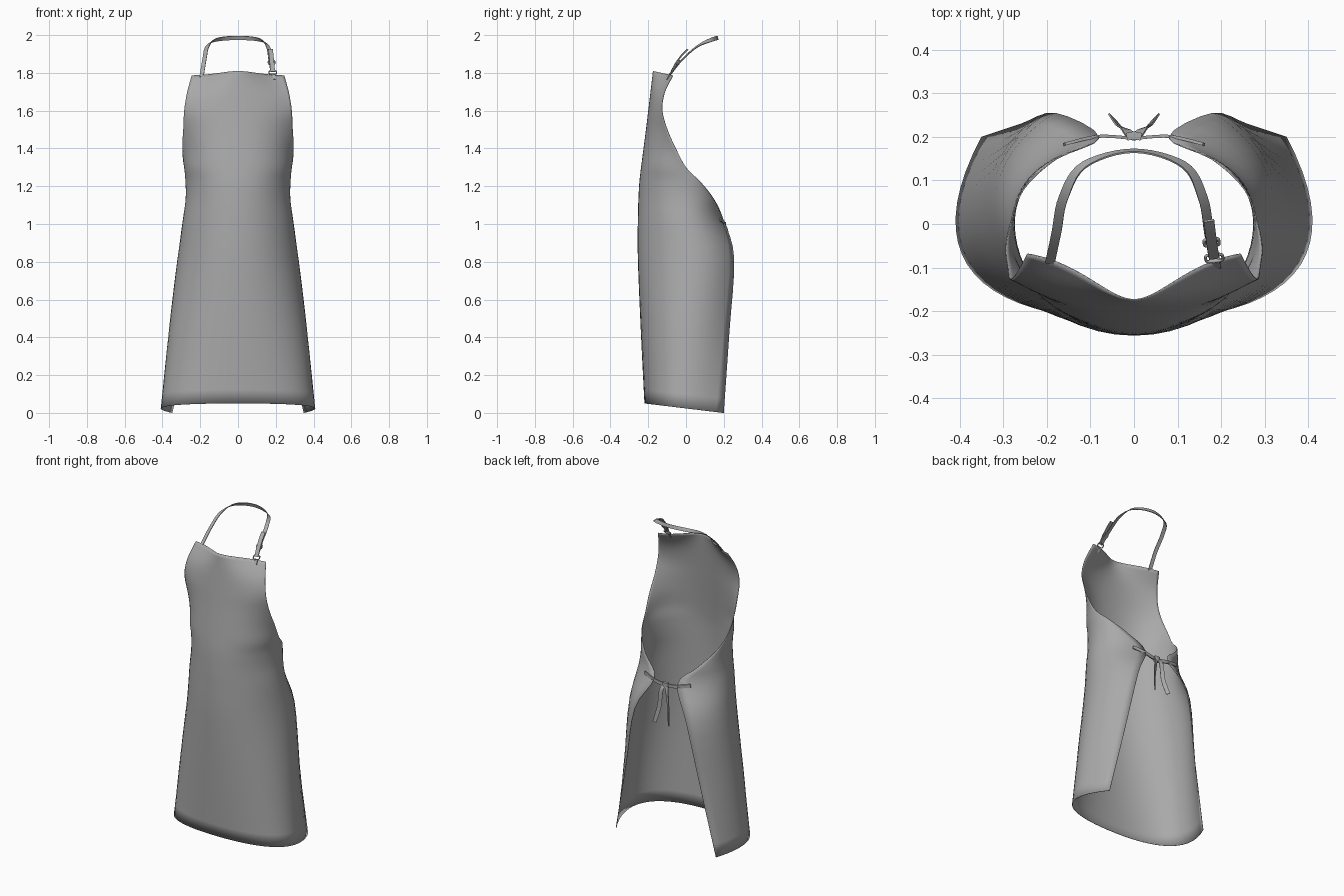
import bpy
import math
from mathutils import Vector

cube = bpy.data.objects.get("Cube")
if cube:
    bpy.data.objects.remove(cube, do_unlink=True)

grey = bpy.data.materials.new("grey_cloth")
grey.use_nodes = True
grey.diffuse_color = (0.4, 0.4, 0.4, 1)
grey.node_tree.nodes["Principled BSDF"].inputs["Base Color"].default_value = (0.4, 0.4, 0.4, 1)


def add_mesh(name, verts, faces):
    mesh = bpy.data.meshes.new(name)
    mesh.from_pydata(verts, [], faces)
    mesh.materials.append(grey)
    obj = bpy.data.objects.new(name, mesh)
    bpy.context.collection.objects.link(obj)
    return obj


def shade(obj):
    bpy.ops.object.select_all(action="DESELECT")
    obj.select_set(True)
    bpy.context.view_layer.objects.active = obj
    bpy.ops.object.shade_smooth_by_angle(angle=math.radians(40))


def spline(points, steps):
    """Smooth path through tuples of any length."""
    result = []
    last = len(points) - 1
    for i in range(last):
        near = [points[max(i - 1, 0)], points[i], points[i + 1], points[min(i + 2, last)]]
        for s in range(steps):
            t = s / steps
            result.append(tuple(
                b + t / 2 * (c - a + t * (2 * a - 5 * b + 4 * c - d + t * (3 * (b - c) + d - a)))
                for a, b, c, d in zip(*near)))
    result.append(tuple(points[last]))
    return result


def ribbon(name, points, sides, width, thick=0.004, steps=6):
    """Flat band along a path; sides gives the direction of its width."""
    path = [Vector(p) for p in spline(points, steps)]
    across = [Vector(s).normalized() for s in spline(sides, steps)]
    verts, faces = [], []
    for i, p in enumerate(path):
        along = path[min(i + 1, len(path) - 1)] - path[max(i - 1, 0)]
        normal = along.cross(across[i]).normalized()
        wide = normal.cross(along).normalized() * width / 2
        deep = normal * thick / 2
        verts += [p - wide - deep, p + wide - deep, p + wide + deep, p - wide + deep]
    for i in range(len(path) - 1):
        for k in range(4):
            a, b = 4 * i + k, 4 * i + (k + 1) % 4
            faces.append((a, b, b + 4, a + 4))
    end = len(verts)
    faces += [(3, 2, 1, 0), (end - 4, end - 3, end - 2, end - 1)]
    obj = add_mesh(name, verts, faces)
    shade(obj)
    return obj


def ring(name, centre, along, across, length, width, radius):
    """Rounded rectangular wire loop."""
    curve = bpy.data.curves.new(name, "CURVE")
    curve.dimensions = "3D"
    curve.bevel_depth = radius
    curve.bevel_resolution = 2
    loop = curve.splines.new("POLY")
    loop.points.add(15)
    loop.use_cyclic_u = True
    for i, point in enumerate(loop.points):
        a = math.tau * i / 16
        c, s = math.cos(a), math.sin(a)
        u = math.copysign(abs(c) ** 0.5, c) * length / 2
        v = math.copysign(abs(s) ** 0.5, s) * width / 2
        point.co = (*(centre + along * u + across * v), 1)
    curve.materials.append(grey)
    obj = bpy.data.objects.new(name, curve)
    bpy.context.collection.objects.link(obj)


# Apron body: half sections from hem to bib, mirrored.
# front height, edge height, front y, front pull x, side pull x y, edge x y
sections = [
    (.05, 0, -.22, .36, .5, -.08, .35, .2),
    (.45, .43, -.24, .34, .48, .02, .26, .23),
    (.82, .82, -.255, .3, .448, .1, .18, .255),
    (1.02, 1.02, -.255, .28, .45, .12, .08, .2),
    (1.13, 1.13, -.252, .26, .375, .06, .18, .15),
    (1.22, 1.22, -.247, .25, .32, 0, .255, .08),
    (1.3, 1.3, -.238, .22, .29, -.09, .285, 0),
    (1.4, 1.4, -.225, .18, .25, -.14, .295, -.055),
    (1.5, 1.5, -.212, .15, .23, -.16, .29, -.1),
    (1.6, 1.6, -.2, .14, .22, -.16, .285, -.127),
    (1.7, 1.695, -.188, .12, .19, -.14, .27, -.115),
    (1.81, 1.787, -.175, .06, .12, -.09, .245, -.07),
]
columns = 20
rows = spline(sections, 4)
verts, faces = [], []
for zf, ze, yf, px, qx, qy, ex, ey in rows:
    for j in range(columns + 1):
        t = j / columns
        r = 1 - t
        x = 3 * r * r * t * px + 3 * r * t * t * qx + t ** 3 * ex
        y = r ** 3 * yf + 3 * r * r * t * yf + 3 * r * t * t * qy + t ** 3 * ey
        verts.append((x, y, zf + (ze - zf) * (y - yf) / (ey - yf)))
n = columns + 1
for i in range(len(rows) - 1):
    for j in range(columns):
        a = i * n + j
        faces.append((a, a + 1, a + n + 1, a + n))
body = add_mesh("apron_body", verts, faces)
mirror = body.modifiers.new("Mirror", "MIRROR")
mirror.merge_threshold = 0.0005
solid = body.modifiers.new("Cloth", "SOLIDIFY")
solid.thickness = 0.003
shade(body)

# Neck strap, with its width turning from sideways to upright behind the neck
neck = [(-.193, -.09, 1.78), (-.178, -.02, 1.87), (-.162, .06, 1.94), (-.115, .135, 1.975),
        (0, .168, 1.985), (.115, .135, 1.975), (.158, .06, 1.94), (.172, -.02, 1.87),
        (.182, -.075, 1.808)]
turn = [(1, 0, .2), (1, 0, .3), (1, 0, .4), (.6, -.3, .8), (0, -.3, 1),
        (-.6, -.3, .8), (-1, 0, .4), (-1, 0, .3), (-1, 0, .2)]
ribbon("neck_strap", neck, turn, .022)

# Folded strap end with slider and loop
ribbon("strap_fold", [(.184, -.078, 1.806), (.18, -.055, 1.848), (.176, -.025, 1.89), (.172, .008, 1.925)],
       [(-1, 0, .2)] * 4, .024, .006)
ribbon("strap_anchor", [(.187, -.1, 1.765), (.185, -.083, 1.795)], [(1, 0, 0)] * 2, .024, .005)
along = Vector((-.1, .65, .75)).normalized()
across = Vector((1, .1, .05)).normalized()
ring("strap_loop", Vector((.184, -.078, 1.802)), along, across, .024, .04, .0035)
ring("strap_slider", Vector((.178, -.042, 1.855)), along, across, .024, .034, .004)

# Waist tie: side bands, hanging tails and knot
for side, word in ((1, "left"), (-1, "right")):
    ribbon("waist_tie_" + word,
           [(side * .16, .183, 1.025), (side * .09, .2, 1.008), (side * .04, .2, .998), (0, .195, .995)],
           [(0, 0, 1)] * 4, .02, .007)
    ribbon("tie_tail_" + word,
           [(side * .006, .2, 1), (side * .02, .218, .965), (side * .032, .222, .86), (side * .05, .245, .765)],
           [(1, side * .2, 0), (1, side * .3, 0), (1, side * .7, 0), (1, side, 0)], .024)
ribbon("tie_knot", [(-.017, .2, .995), (0, .203, .995), (.017, .2, .995)], [(0, 0, 1)] * 3, .032, .018)
